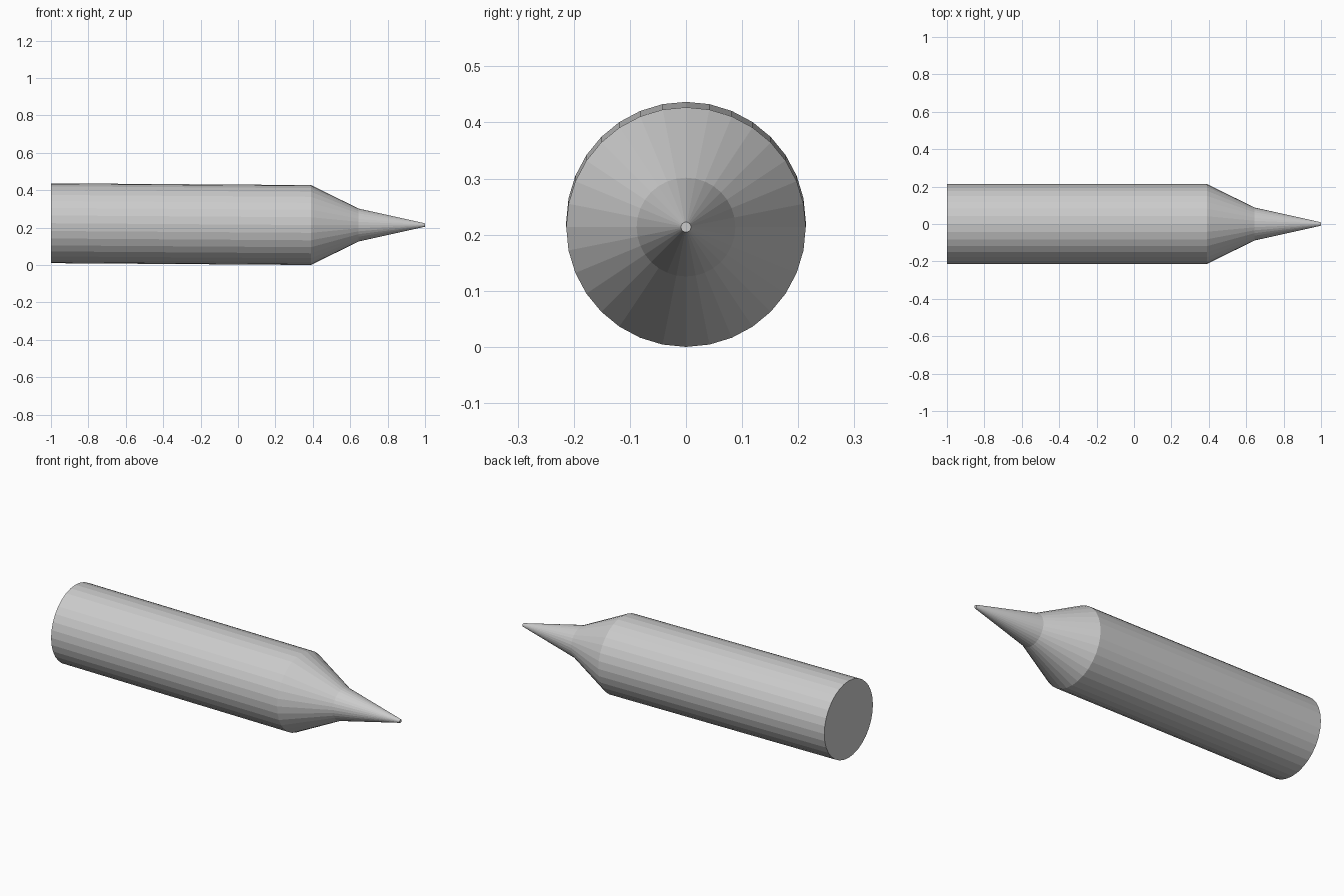
import bpy, bmesh
from math import sin, cos, pi

if "Cube" in bpy.data.objects:
    bpy.data.objects.remove(bpy.data.objects["Cube"])

SIDES = 32

# Cross-sections along the pencil: x, centre height, radius
RINGS = [(-1.0, 0.2235, 0.2135),    # blunt rear end, slightly raised
         (0.39, 0.2138, 0.2135),    # shoulder
         (0.645, 0.2138, 0.088),    # start of the point
         (1.0, 0.2138, 0.009)]      # small flat tip

bm = bmesh.new()
loops = []
for x, zc, r in RINGS:
    loops.append([bm.verts.new((x, r * sin(2 * pi * i / SIDES), zc + r * cos(2 * pi * i / SIDES)))
                  for i in range(SIDES)])

# Barrel, shoulder taper and point
for a, b in zip(loops, loops[1:]):
    for i in range(SIDES):
        j = (i + 1) % SIDES
        bm.faces.new((a[i], a[j], b[j], b[i]))

# End caps
bm.faces.new(loops[0])
bm.faces.new(loops[-1])
bmesh.ops.recalc_face_normals(bm, faces=bm.faces)

# Rest on the ground
low = min(v.co.z for v in bm.verts)
bmesh.ops.translate(bm, verts=bm.verts, vec=(0, 0, -low))

mesh = bpy.data.meshes.new("pointed_barrel")
bm.to_mesh(mesh)
bm.free()
obj = bpy.data.objects.new("pointed_barrel", mesh)
bpy.context.collection.objects.link(obj)
